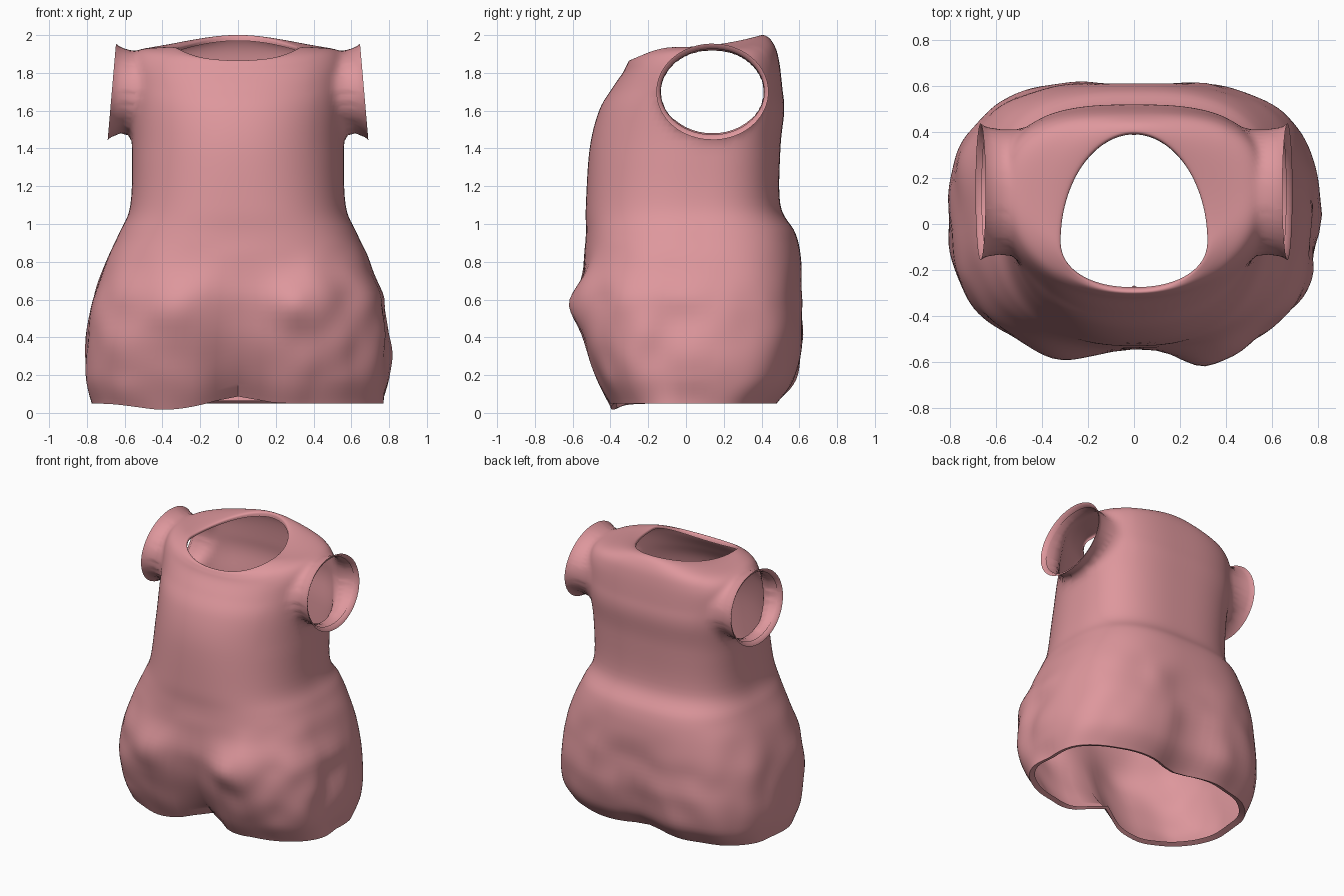
import bpy
import bmesh
import math
from mathutils import Vector, noise

cube = bpy.data.objects.get("Cube")
if cube:
    bpy.data.objects.remove(cube, do_unlink=True)

cloth = bpy.data.materials.new("rose pink cloth")
cloth.use_nodes = True
PINK = (0.73, 0.31, 0.335, 1.0)
cloth.diffuse_color = PINK
cloth.node_tree.nodes["Principled BSDF"].inputs["Base Color"].default_value = PINK

# Level body rings: height, half width, front y, back y
BODY = [
    (.05, .77, -.41, .49),
    (.18, .80, -.48, .59),
    (.38, .80, -.55, .63),
    (.60, .77, -.57, .62),
    (.80, .70, -.54, .61),
    (.95, .63, -.53, .58),
    (1.1, .57, -.53, .50),
    (1.4, .56, -.51, .50),
    (1.6, .57, -.46, .52),
    (1.72, .58, -.39, .51),
]
# Tilted collar rings: side height, half width, front y, back y, front z, back z
COLLAR = [
    (1.85, .58, -.335, .495, 1.80, 1.85),
    (1.92, .53, -.315, .475, 1.84, 1.93),
    (1.935, .42, -.30, .44, 1.865, 1.985),
    (1.935, .33, -.285, .40, 1.86, 2.0),
    (1.915, .32, -.275, .39, 1.84, 1.97),
]
SEGMENTS = 112
STEPS = 6


def spline(a, b, c, d, t):
    return b + t / 2 * (c - a + t * (2 * a - 5 * b + 4 * c - d + t * (3 * (b - c) + d - a)))


def clamp(value):
    return max(0, min(1, value))


def gauss(value, centre, width):
    return math.exp(-((value - centre) / width) ** 2)


def make_row(height, width, front, back, front_z=None, back_z=None):
    """Complete a ring with its widest depth, squareness and crease depth."""
    collar = front_z is not None
    hips = clamp(1.3 - height)
    widest = .04 + .1 * clamp((height - 1.2) / .4)
    if collar:
        widest = min(.14, (width - .4) * .9)
    return (height, width, front, back,
            front_z if collar else height,
            back_z if collar else height,
            widest, 2.2 + .8 * hips,
            2 + 3 * (width - .33) if collar else 2.8,
            .12 * clamp(1 - height / .8))


def ring_point(row, angle):
    side_z, width, front, back, front_z, back_z, widest, front_pow, back_pow, crease = row
    c, s = math.cos(angle), math.sin(angle)
    behind = s > 0
    power = 2 / (back_pow if behind else front_pow)
    reach = abs(s) ** power
    x = math.copysign(width * abs(c) ** power, c)
    y = widest + reach * ((back if behind else front) - widest)
    z = side_z + ((back_z if behind else front_z) - side_z) * reach ** 2
    # Centre creases, hip bulges and gathered cloth
    if behind:
        y -= .65 * crease * gauss(x, 0, .17)
    else:
        y += crease * gauss(x, 0, .15)
        z += crease / 3 * gauss(x, 0, .13)
        z -= reach * .045 * gauss(x, -.4, .2) * gauss(z, 0, .1)
        for centre, push in ((.33, .07), (-.32, .04)):
            y -= reach * push * gauss(x, centre, .14) * gauss(z, .57, .13)
    rough = .032 if x > .3 and not behind else .016
    fold = noise.noise(Vector((x, y, z)) * 5) * rough * clamp(3 - z / .3)
    return Vector((x, y, z)) + Vector((x, y, 0)).normalized() * fold


# Torso shell
bm = bmesh.new()
rows = [make_row(*values) for values in BODY + COLLAR]
last = len(rows) - 1
rings = []
for i in range(last):
    quad = [rows[max(0, min(last, i + k))] for k in (-1, 0, 1, 2)]
    for step in range(STEPS + (i == last - 1)):
        row = [spline(*values, step / STEPS) for values in zip(*quad)]
        rings.append([bm.verts.new(ring_point(row, math.tau * k / SEGMENTS))
                      for k in range(SEGMENTS)])
for low, high in zip(rings, rings[1:]):
    for k in range(SEGMENTS):
        n = (k + 1) % SEGMENTS
        bm.faces.new((low[k], low[n], high[n], high[k]))

# Hem rolled slightly inward
hem = [e for e in bm.edges if e.is_boundary and e.verts[0].co.z < 1]
rolled = bmesh.ops.extrude_edge_only(bm, edges=hem)["geom"]
for v in rolled:
    if isinstance(v, bmesh.types.BMVert):
        v.co = (v.co.x * .95, v.co.y * .93, v.co.z + .015)

# Arm holes and flared sleeves: reach, then growth of the opening
CENTRE_Y, CENTRE_Z = .14, 1.70
HOLE_Y, HOLE_Z = .265, .215
SLEEVE = [(.60, .005), (.63, .018), (.65, .026), (.668, .04), (.662, .024), (.64, .012)]


def around(co):
    return math.atan2((co.z - CENTRE_Z) / HOLE_Z, (co.y - CENTRE_Y) / HOLE_Y)


def in_hole(co):
    return math.hypot((co.y - CENTRE_Y) / HOLE_Y, (co.z - CENTRE_Z) / HOLE_Z) < 1


for side in (-1, 1):
    hole = []
    for face in bm.faces:
        middle = face.calc_center_median()
        if side * middle.x > .4 and in_hole(middle):
            hole.append(face)
    bmesh.ops.delete(bm, geom=hole, context='FACES')
    edges = [e for e in bm.edges if e.is_boundary and
             all(side * v.co.x > .4 and v.co.z > 1.3 for v in e.verts)]
    for v in {v for e in edges for v in e.verts}:
        angle = around(v.co)
        v.co.y = CENTRE_Y + HOLE_Y * math.cos(angle)
        v.co.z = CENTRE_Z + HOLE_Z * math.sin(angle)
    for reach, grow in SLEEVE:
        extruded = bmesh.ops.extrude_edge_only(bm, edges=edges)["geom"]
        edges = [g for g in extruded if isinstance(g, bmesh.types.BMEdge) and g.is_boundary]
        for v in {v for e in edges for v in e.verts}:
            angle = around(v.co)
            v.co = (side * (reach - .022 * math.sin(angle)),
                    CENTRE_Y + (HOLE_Y + grow * .8) * math.cos(angle),
                    CENTRE_Z + (HOLE_Z + grow) * math.sin(angle))
    # Soften the armpit seam
    seam = [v for v in bm.verts if .4 < side * v.co.x < .615 and v.co.z > 1.36
            and not v.is_boundary]
    for _ in range(4):
        bmesh.ops.smooth_vert(bm, verts=seam, factor=.5,
                              use_axis_x=True, use_axis_y=True, use_axis_z=True)

bmesh.ops.recalc_face_normals(bm, faces=bm.faces)
mesh = bpy.data.meshes.new("sleeveless_top")
bm.to_mesh(mesh)
bm.free()
mesh.materials.append(cloth)
top = bpy.data.objects.new("sleeveless_top", mesh)
bpy.context.collection.objects.link(top)
bpy.context.view_layer.objects.active = top
top.select_set(True)
bpy.ops.object.shade_smooth_by_angle(angle=math.radians(50))
